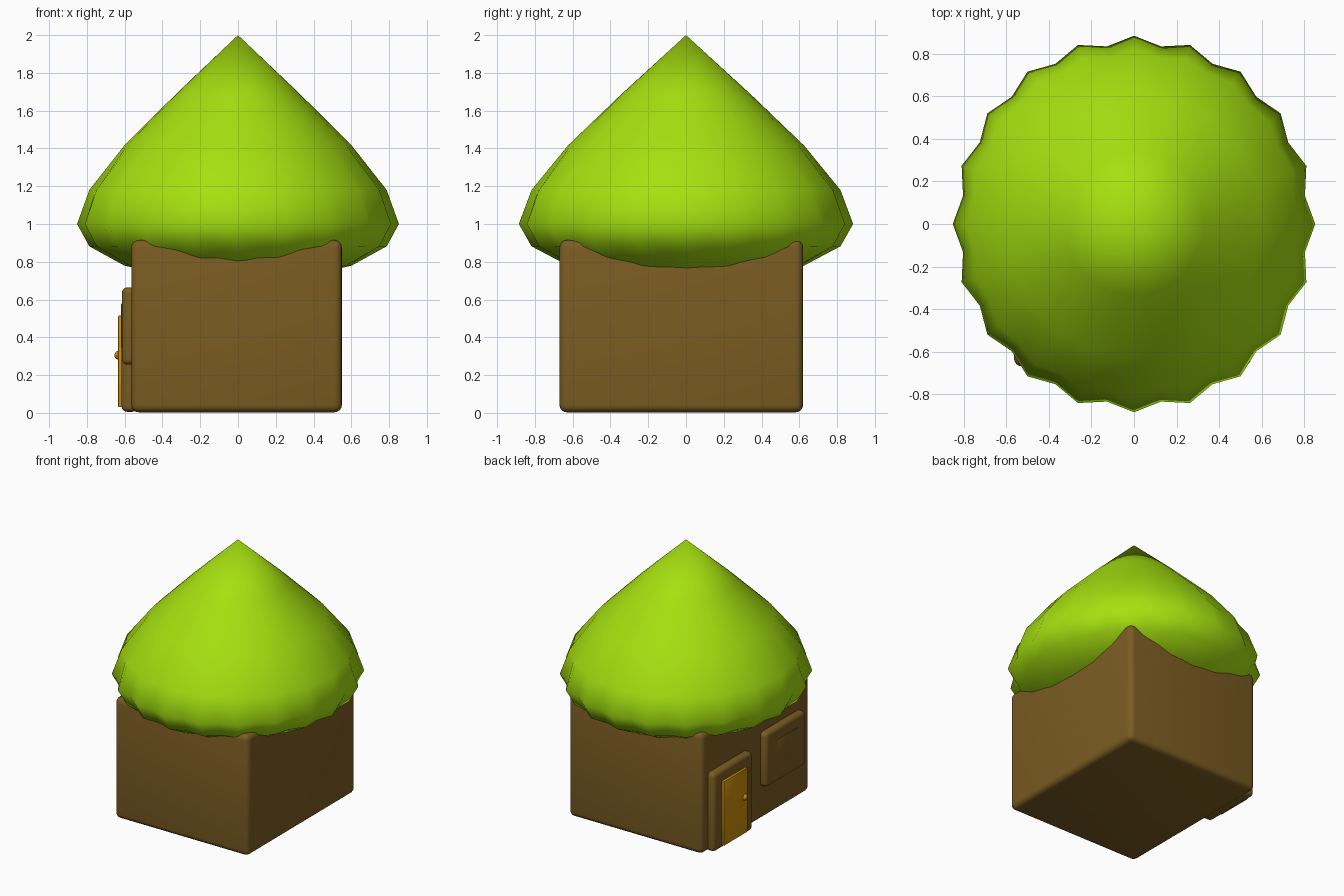
import bpy, bmesh, math

if "Cube" in bpy.data.objects:
    bpy.data.objects.remove(bpy.data.objects["Cube"])


def material(name, rgb):
    m = bpy.data.materials.new(name)
    m.diffuse_color = (*rgb, 1)
    m.use_nodes = True
    m.node_tree.nodes["Principled BSDF"].inputs["Base Color"].default_value = m.diffuse_color
    return m


GREEN = material("leaf_green", (0.38, 0.75, 0.005))
BROWN = material("mud_brown", (0.2, 0.107, 0.016))
YELLOW = material("door_yellow", (0.6, 0.27, 0.003))


def finish(name, bm, mat, angle=None):
    bmesh.ops.recalc_face_normals(bm, faces=bm.faces)
    mesh = bpy.data.meshes.new(name)
    bm.to_mesh(mesh)
    bm.free()
    mesh.materials.append(mat)
    obj = bpy.data.objects.new(name, mesh)
    bpy.context.collection.objects.link(obj)
    bpy.ops.object.select_all(action='DESELECT')
    obj.select_set(True)
    bpy.context.view_layer.objects.active = obj
    if angle is None:
        bpy.ops.object.shade_smooth()
    else:
        bpy.ops.object.shade_smooth_by_angle(angle=math.radians(angle))
    return obj


def box(name, lo, hi, mat, bevel, segments=4):
    bm = bmesh.new()
    bmesh.ops.create_cube(bm, size=1)
    for v in bm.verts:
        for i in range(3):
            v.co[i] = (lo[i] + hi[i]) / 2 + v.co[i] * (hi[i] - lo[i])
    bmesh.ops.bevel(bm, geom=bm.edges[:], offset=bevel, segments=segments,
                    profile=0.5, affect='EDGES')
    return finish(name, bm, mat, 40)


# hut walls
box("walls", (-0.565, -0.67, 0.003), (0.55, 0.62, 0.915), BROWN, 0.04)

# pleated roof: (radius factor, height, valley factor) from tip to underside
PROFILE = [(0.383, 1.69, 1.0), (0.707, 1.415, 0.99), (0.924, 1.18, 0.97),
           (1.0, 1.0, 0.955), (0.924, 0.882, 0.96), (0.707, 0.78, 0.975),
           (0.383, 0.715, 1.0)]
SIDES = 40
bm = bmesh.new()
rings = []
for r, z, valley in PROFILE:
    ring = []
    for i in range(SIDES):
        a = 2 * math.pi * i / SIDES
        k = r * (valley if i % 2 else 1)
        ring.append(bm.verts.new((0.852 * k * math.cos(a), 0.885 * k * math.sin(a), z)))
    rings.append(ring)
tip, base = bm.verts.new((0, 0, 2)), bm.verts.new((0, 0, 0.69))
for i in range(SIDES):
    j = (i + 1) % SIDES
    bm.faces.new((tip, rings[0][i], rings[0][j]))
    bm.faces.new((base, rings[-1][j], rings[-1][i]))
    for a, b in zip(rings, rings[1:]):
        bm.faces.new((a[i], b[i], b[j], a[j]))
finish("roof", bm, GREEN)

# door on the left wall
box("door_frame", (-0.617, 0.08, 0.006), (-0.53, 0.545, 0.60), BROWN, 0.03)
box("door", (-0.635, 0.17, 0.03), (-0.60, 0.455, 0.515), YELLOW, 0.006, 2)
bm = bmesh.new()
bmesh.ops.create_uvsphere(bm, u_segments=16, v_segments=10, radius=0.024)
bmesh.ops.translate(bm, verts=bm.verts, vec=(-0.63, 0.205, 0.305))
finish("door_knob", bm, YELLOW)

# window on the left wall
box("window_frame", (-0.615, -0.555, 0.255), (-0.53, -0.08, 0.665), BROWN, 0.03)
box("window_pane", (-0.619, -0.46, 0.345), (-0.60, -0.215, 0.575), BROWN, 0.004, 2)
